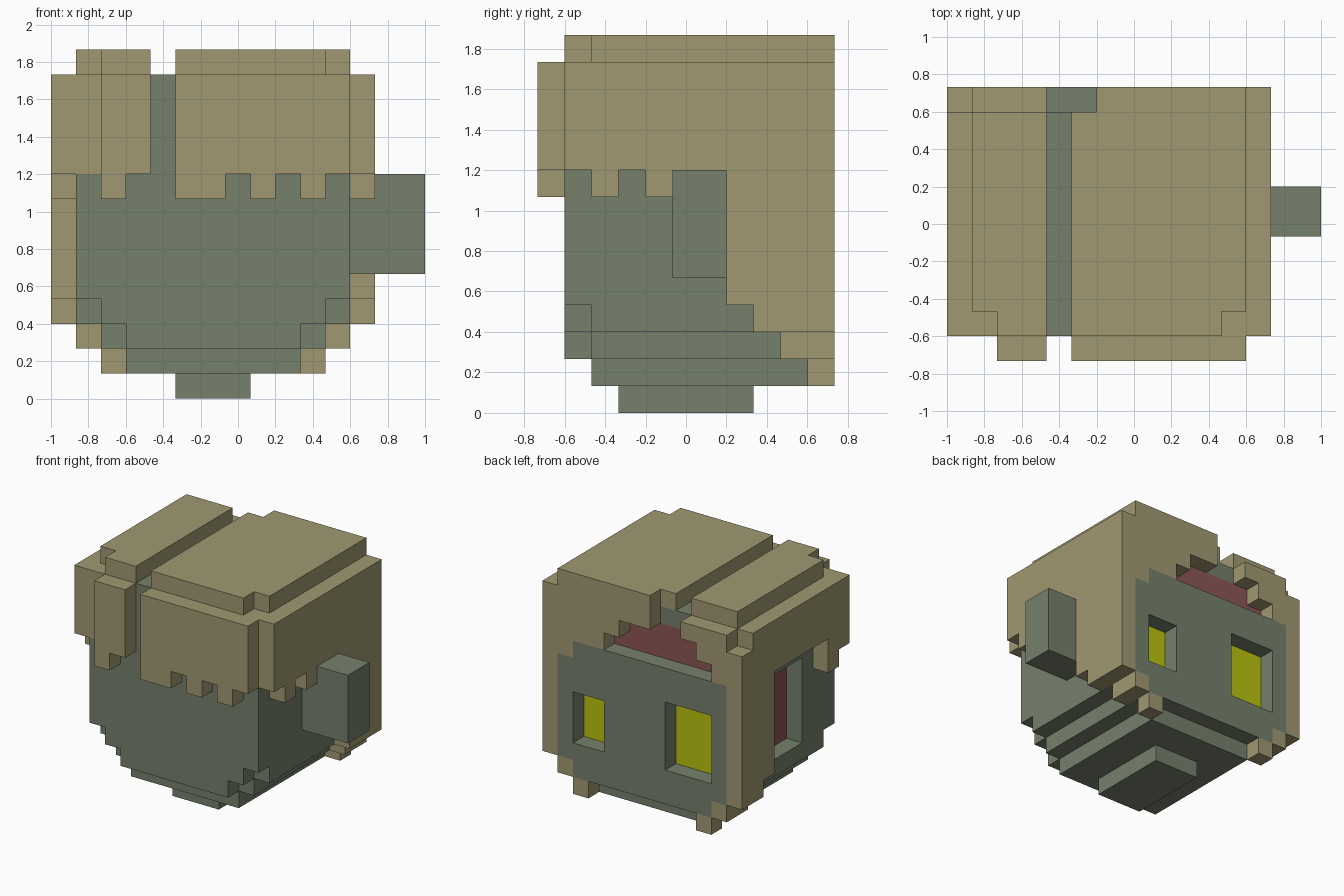
import bpy, bmesh
from mathutils import Vector

if "Cube" in bpy.data.objects:
    bpy.data.objects.remove(bpy.data.objects["Cube"])

U = 2 / 15                       # edge length of one block
ORIGIN = Vector((-1, -5.5 * U, 0))
grid = {}                        # block position -> part name


def fill(part, xs, ys, zs):
    """Fill a box of blocks with a part; None carves it away."""
    for x in range(*xs):
        for y in range(*ys):
            for z in range(*zs):
                if part:
                    grid[x, y, z] = part
                else:
                    grid.pop((x, y, z), None)


def material(name, rgb):
    m = bpy.data.materials.new(name)
    lin = [((c / 255 + 0.055) / 1.055) ** 2.4 for c in rgb]
    m.use_nodes = True
    m.diffuse_color = (*lin, 1)
    m.node_tree.nodes["Principled BSDF"].inputs["Base Color"].default_value = (*lin, 1)
    return m


tan = material("tan hair", (160, 153, 114))
green = material("grey green skin", (118, 129, 108))
red = material("dull red flesh", (140, 86, 84))
yellow = material("yellow eye", (186, 196, 14))
COLOURS = {"skull": green, "face_plate": green, "ear": green, "hair": tan,
           "brain": red, "ear_wound": red, "eyes": yellow}

# Skull, stepping inwards towards the neck
fill("skull", (1, 12), (1, 10), (3, 13))
fill("skull", (2, 11), (1, 10), (2, 3))
fill("skull", (3, 10), (2, 10), (1, 2))
fill("skull", (5, 8), (3, 8), (0, 1))
for x in (1, 11):
    fill(None, (x, x + 1), (1, 2), (3, 4))
for x in (2, 10):
    fill(None, (x, x + 1), (1, 2), (2, 3))

# Face plate with two eye sockets
fill("face_plate", (1, 12), (10, 11), (3, 9))
fill("face_plate", (2, 11), (10, 11), (2, 10))
fill("face_plate", (1, 2), (10, 11), (9, 10))
for xs, zs in (((2, 5), (4, 8)), ((9, 11), (4, 7))):
    fill(None, xs, (10, 11), zs)
    fill("eyes", xs, (9, 10), zs)

# Exposed brain, missing ear and remaining ear
fill("brain", (2, 9), (9, 10), (10, 12))
fill(None, (1, 2), (4, 7), (4, 9))
fill("ear_wound", (2, 3), (4, 7), (4, 9))
fill("ear", (12, 15), (5, 7), (5, 9))

# Hair on top, in two slabs beside a parting
fill("hair", (1, 4), (1, 10), (13, 14))
fill("hair", (5, 12), (1, 10), (13, 14))
fill("hair", (6, 12), (10, 11), (13, 14))
for x in (1, 11):
    fill(None, (x, x + 1), (1, 2), (13, 14))
    fill("hair", (x, x + 1), (1, 2), (9, 13))

# Front fringe with drips
fill("hair", (2, 4), (0, 1), (9, 13))
fill("hair", (5, 12), (0, 1), (9, 13))
for x in (2, 5, 6, 8, 10):
    fill("hair", (x, x + 1), (0, 1), (8, 9))

# Hair on the side with the ear: bottom height of each column
for y, z in enumerate((9, 8, 9, 8, 9, 9, 4, 3, 3, 3), start=1):
    fill("hair", (12, 13), (y, y + 1), (z, 13))
fill("hair", (11, 12), (9, 11), (2, 3))
fill("hair", (10, 11), (10, 11), (1, 2))

# Hair on the wounded side
for y, z in enumerate((9, 8, 10, 10, 10, 10, 10, 4, 3, 3), start=1):
    fill("hair", (0, 1), (y, y + 1), (z, 13 if y < 10 else 12))
fill("hair", (1, 2), (9, 11), (2, 3))
fill("hair", (2, 3), (10, 11), (1, 2))

# Hair framing the face, open at the parting
for x, z in {1: 10, 2: 11, 3: 12, 6: 12, 7: 12, 8: 11, 9: 10, 10: 10, 11: 9}.items():
    fill("hair", (x, x + 1), (10, 11), (z, 13))


def build(part, mat):
    """Make one object from the exposed block faces of a part."""
    bm = bmesh.new()
    for cell, owner in grid.items():
        if owner != part:
            continue
        for axis in range(3):
            for sign in (-1, 1):
                n = [0, 0, 0]
                n[axis] = sign
                if tuple(c + d for c, d in zip(cell, n)) in grid:
                    continue
                a, b = Vector((0, 0, 0)), Vector((0, 0, 0))
                a[(axis + 1) % 3] = b[(axis + 2) % 3] = 0.5
                mid = Vector(cell) + Vector((0.5, 0.5, 0.5)) + Vector(n) / 2
                corners = [mid - a - b, mid + a - b, mid + a + b, mid - a + b]
                if sign < 0:
                    corners.reverse()
                bm.faces.new([bm.verts.new(ORIGIN + c * U) for c in corners])
    bmesh.ops.remove_doubles(bm, verts=bm.verts, dist=0.001)
    bmesh.ops.dissolve_limit(bm, angle_limit=0.01, verts=bm.verts, edges=bm.edges)
    mesh = bpy.data.meshes.new(part)
    bm.to_mesh(mesh)
    bm.free()
    mesh.materials.append(mat)
    bpy.context.collection.objects.link(bpy.data.objects.new(part, mesh))


for part, mat in COLOURS.items():
    build(part, mat)
